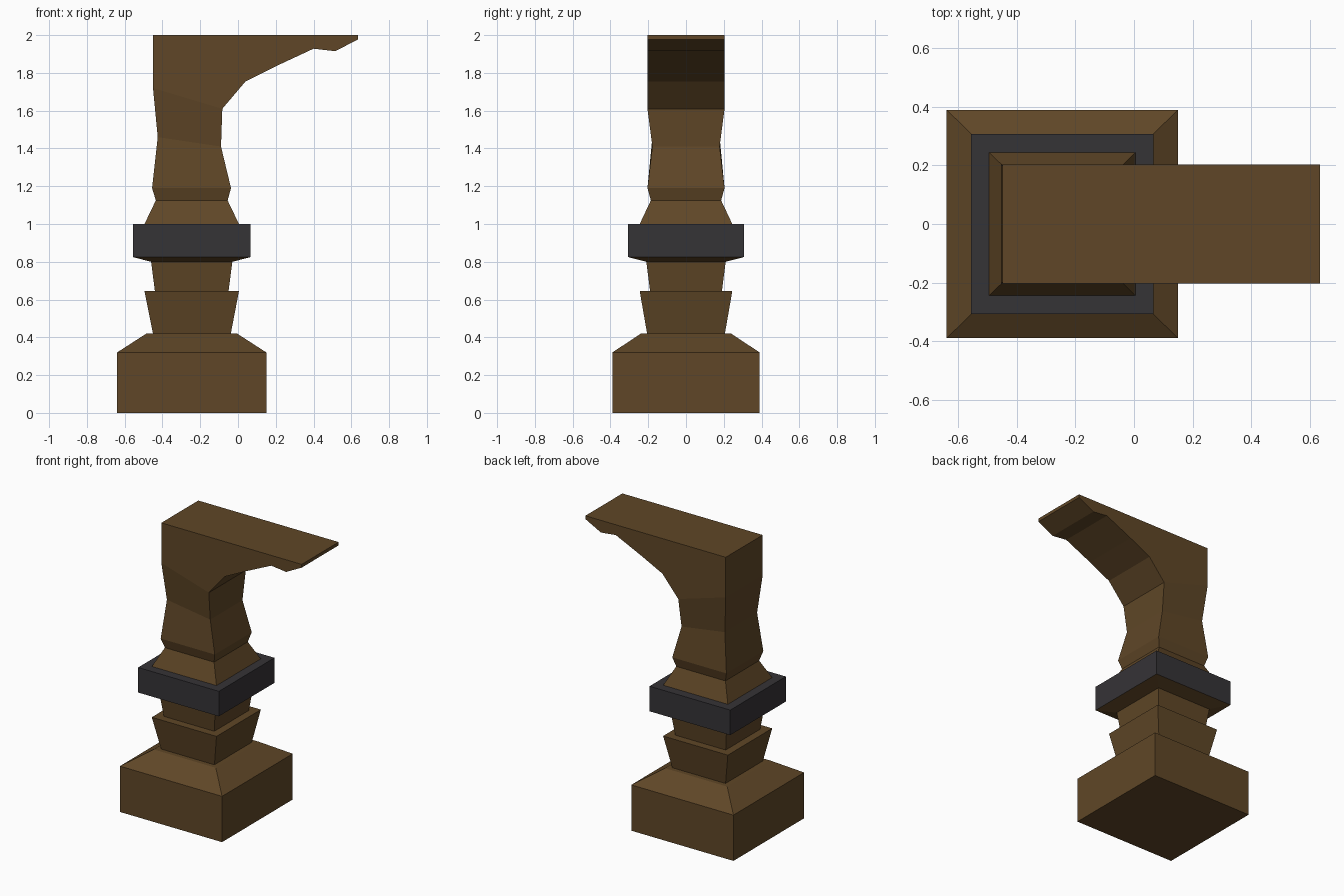
import bpy, bmesh

if "Cube" in bpy.data.objects:
    bpy.data.objects.remove(bpy.data.objects["Cube"])


def material(name, color):
    m = bpy.data.materials.new(name)
    m.diffuse_color = (*color, 1)
    m.use_nodes = True
    m.node_tree.nodes["Principled BSDF"].inputs["Base Color"].default_value = m.diffuse_color
    return m


wood = material("brown_wood", (0.115, 0.062, 0.02))
iron = material("dark_iron", (0.036, 0.033, 0.037))


def loft(bm, rings, cap_bottom=False):
    """Skin rectangular rings given as (left x, left z, right x, right z, half depth)."""
    loops = [[bm.verts.new(p) for p in ((xl, -h, zl), (xr, -h, zr), (xr, h, zr), (xl, h, zl))]
             for xl, zl, xr, zr, h in rings]
    for a, b in zip(loops, loops[1:]):
        for i in range(4):
            j = (i + 1) % 4
            bm.faces.new((a[i], a[j], b[j], b[i]))
    if cap_bottom:
        bm.faces.new(loops[0][::-1])


def flat(z, xl, xr, h):
    return (xl, z, xr, z, h)


def finish(bm, name, mat):
    bmesh.ops.remove_doubles(bm, verts=bm.verts, dist=0.0005)
    me = bpy.data.meshes.new(name)
    bm.to_mesh(me)
    bm.free()
    me.materials.append(mat)
    ob = bpy.data.objects.new(name, me)
    bpy.context.collection.objects.link(ob)


# Pedestal: plinth block, flared step, stem and underside of the collar
bm = bmesh.new()
loft(bm, [flat(0, -0.64, 0.15, 0.39), flat(0.32, -0.64, 0.15, 0.39),
          flat(0.42, -0.485, -0.005, 0.238), flat(0.42, -0.45, -0.038, 0.206),
          flat(0.645, -0.495, 0.005, 0.245), flat(0.645, -0.44, -0.05, 0.19),
          flat(0.80, -0.46, -0.03, 0.21), flat(0.825, -0.557, 0.067, 0.307)], True)
finish(bm, "pedestal", wood)

# Dark band around the post
bm = bmesh.new()
loft(bm, [flat(0.825, -0.557, 0.067, 0.307), flat(1.0, -0.557, 0.067, 0.307),
          flat(1.0, -0.495, 0.005, 0.245)])
finish(bm, "collar", iron)

# Upper post, waisted, flowing into the bracket arm
bm = bmesh.new()
D = 0.204
loft(bm, [flat(1.0, -0.495, 0.005, 0.245), flat(1.125, -0.435, -0.055, 0.186),
          flat(1.19, -0.455, -0.037, D), (-0.425, 1.46, -0.09, 1.41, 0.178),
          (-0.45, 1.72, -0.083, 1.61, D)])
profile = [(-0.45, 1.72), (-0.083, 1.61), (0.04, 1.755), (0.2, 1.835), (0.4, 1.928),
           (0.515, 1.915), (0.635, 1.977), (0.635, 2.0), (-0.45, 2.0)]
front = [bm.verts.new((x, -D, z)) for x, z in profile]
back = [bm.verts.new((x, D, z)) for x, z in profile]
bm.faces.new(front)
bm.faces.new(back[::-1])
for i in range(1, len(profile)):  # edge 0 is the open seam onto the post
    j = (i + 1) % len(profile)
    bm.faces.new((front[i], back[i], back[j], front[j]))
finish(bm, "post_and_bracket", wood)
